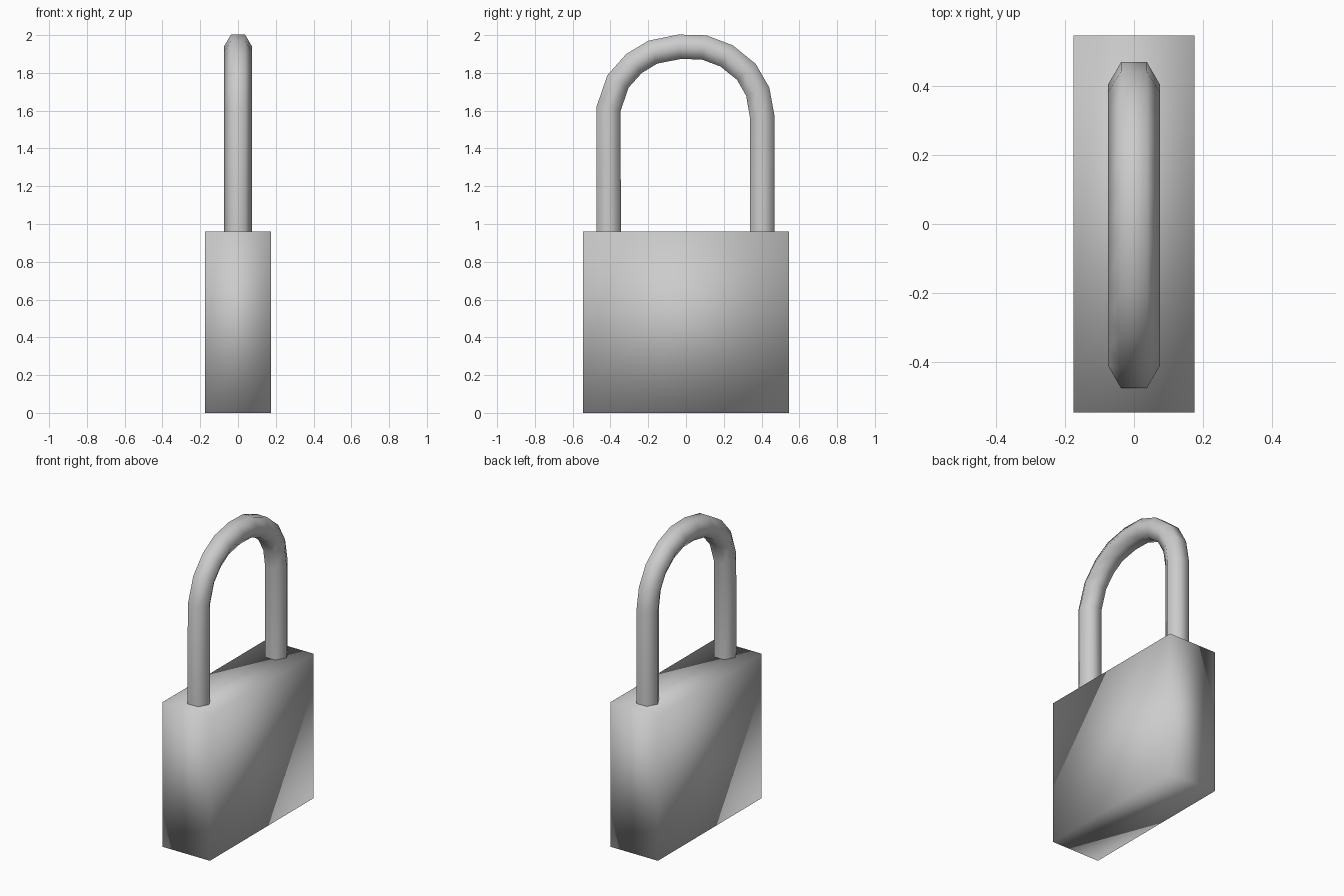
import bpy, bmesh, math
from mathutils import Vector

cube = bpy.data.objects.get("Cube")
if cube:
    bpy.data.objects.remove(cube, do_unlink=True)

GREY = (0.6, 0.6, 0.6, 1)
metal = bpy.data.materials.new("grey metal")
metal.use_nodes = True
metal.diffuse_color = GREY
metal.node_tree.nodes["Principled BSDF"].inputs["Base Color"].default_value = GREY


def finish(name, bm):
    """Turn a bmesh into a fully smooth-shaded metal object."""
    bmesh.ops.recalc_face_normals(bm, faces=bm.faces)
    for f in bm.faces:
        f.smooth = True
    mesh = bpy.data.meshes.new(name)
    bm.to_mesh(mesh)
    bm.free()
    mesh.materials.append(metal)
    obj = bpy.data.objects.new(name, mesh)
    bpy.context.collection.objects.link(obj)


# Lock body: a plain block with soft normals across its corners
WIDTH, DEPTH, HEIGHT = 0.35, 1.09, 0.96
bm = bmesh.new()
bmesh.ops.create_cube(bm, size=1)
for v in bm.verts:
    v.co = (v.co.x * WIDTH, v.co.y * DEPTH, (v.co.z + 0.5) * HEIGHT)
finish("lock_body", bm)

# Shackle: hexagonal bar swept along a slightly uneven arch, as (y, z)
PATH = [(-0.41, 0.95), (-0.41, 1.61), (-0.36, 1.755), (-0.275, 1.85),
        (-0.175, 1.91), (-0.035, 1.938), (0.095, 1.935), (0.215, 1.89),
        (0.32, 1.805), (0.38, 1.7), (0.403, 1.57), (0.403, 0.95)]
RADIUS, SIDES = 0.075, 6
points = [Vector((0, y, z)) for y, z in PATH]
bm = bmesh.new()
rings = []
for i, p in enumerate(points):
    before = (p - points[max(i - 1, 0)]).normalized()
    after = (points[min(i + 1, len(points) - 1)] - p).normalized()
    tangent = (before + after).normalized()
    side = tangent.cross(Vector((1, 0, 0)))
    ring = []
    for k in range(SIDES):
        a = math.tau * k / SIDES
        offset = Vector((math.cos(a), 0, 0)) + side * math.sin(a)
        ring.append(bm.verts.new(p + offset * RADIUS))
    rings.append(ring)
for r, s in zip(rings, rings[1:]):
    for k in range(SIDES):
        n = (k + 1) % SIDES
        bm.faces.new((r[k], r[n], s[n], s[k]))
finish("shackle", bm)
